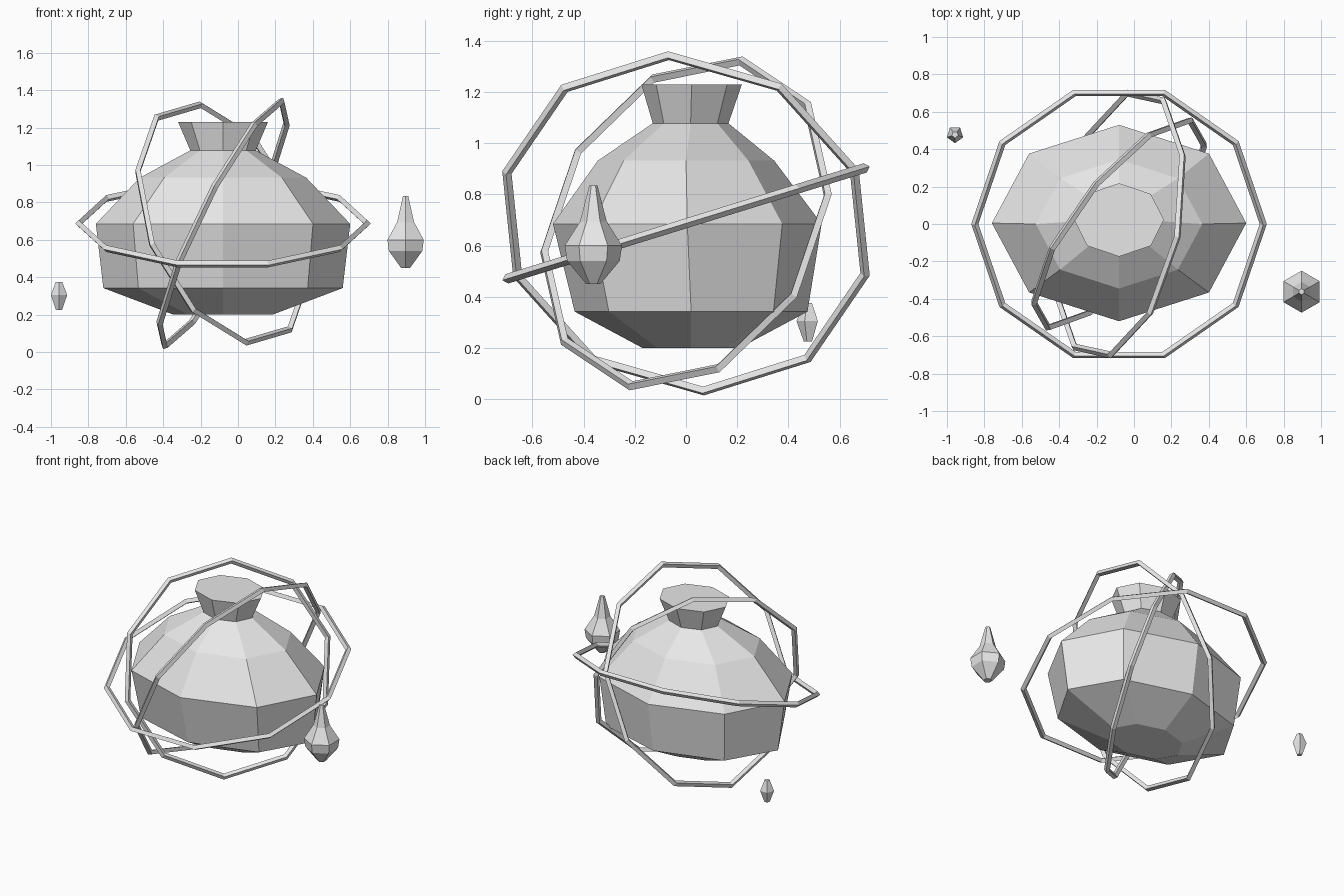
import bpy, bmesh
from math import cos, sin, tau, radians
from mathutils import Vector, Matrix

old = bpy.data.objects.get("Cube")
if old:
    bpy.data.objects.remove(old, do_unlink=True)

grey = bpy.data.materials.new("plain_grey")
grey.use_nodes = True
grey.diffuse_color = (0.8, 0.8, 0.8, 1)
grey.node_tree.nodes["Principled BSDF"].inputs["Base Color"].default_value = (0.8, 0.8, 0.8, 1)


def finish(name, bm, location):
    bmesh.ops.recalc_face_normals(bm, faces=bm.faces)
    mesh = bpy.data.meshes.new(name)
    bm.to_mesh(mesh)
    bm.free()
    mesh.materials.append(grey)
    obj = bpy.data.objects.new(name, mesh)
    obj.location = location
    bpy.context.collection.objects.link(obj)
    return obj


def bridge(bm, a, b):
    n = len(a)
    for i in range(n):
        j = (i + 1) % n
        bm.faces.new((a[i], a[j], b[j], b[i]))


def lathe(name, profile, sides, start, location):
    """Stack of capped elliptical rings: (height, x radius, y radius, y shift)."""
    bm = bmesh.new()
    loops = []
    for z, rx, ry, dy in profile:
        angles = [start + tau * i / sides for i in range(sides)]
        loops.append([bm.verts.new((rx * cos(t), ry * sin(t) + dy, z)) for t in angles])
    for low, high in zip(loops, loops[1:]):
        bridge(bm, low, high)
    bm.faces.new(loops[0])
    bm.faces.new(loops[-1])
    return finish(name, bm, location)


def hoop(name, outer, corner, normal, thick=0.019, sides=10):
    """Ten-sided hoop with a diamond section, one corner along a given direction."""
    n = Vector(normal).normalized()
    u = Vector(corner)
    u = (u - n * u.dot(n)).normalized()
    v = n.cross(u)
    bm = bmesh.new()
    sections = []
    for i in range(sides):
        t = tau * i / sides
        out = u * cos(t) + v * sin(t)
        mid = out * (outer - thick)
        sections.append([bm.verts.new(mid + d * thick) for d in (out, n, -out, -n)])
    for i in range(sides):
        bridge(bm, sections[i], sections[(i + 1) % sides])
    return finish(name, bm, CENTRE)


CENTRE = (-0.08, 0, 0.687)

# Pot body with flared neck
lathe("pot_body", [
    (0.20, 0.265, 0.19, 0.02),
    (0.342, 0.64, 0.455, 0.02),
    (0.685, 0.68, 0.525, 0.005),
    (0.932, 0.445, 0.345, 0.0),
    (1.078, 0.175, 0.148, 0.018),
    (1.229, 0.24, 0.196, 0.022),
], 8, 0, (-0.08, 0, 0))

# Three tilted hoops around the pot
tilt = radians(17.2)
hoop("level_hoop", 0.79, (1, 0, 0), (0, -sin(tilt), cos(tilt)))
hoop("large_upright_hoop", 0.748, (0.32, -0.07, 0.675), (-0.88, 0.18, 0.438))
hoop("small_upright_hoop", 0.70, (-0.125, 0.22, 0.65), (0.744, -0.578, 0.338))

# Floating droplets
lathe("large_droplet", [
    (0.45, 0.028, 0.028, 0),
    (0.54, 0.103, 0.103, 0),
    (0.60, 0.112, 0.112, 0),
    (0.695, 0.052, 0.052, 0),
    (0.835, 0.016, 0.016, 0),
], 6, tau / 4, (0.896, -0.362, 0))
lathe("small_droplet", [
    (0.226, 0.018, 0.018, 0),
    (0.305, 0.046, 0.046, 0),
    (0.375, 0.018, 0.018, 0),
], 5, -tau / 4, (-0.957, 0.478, 0))
